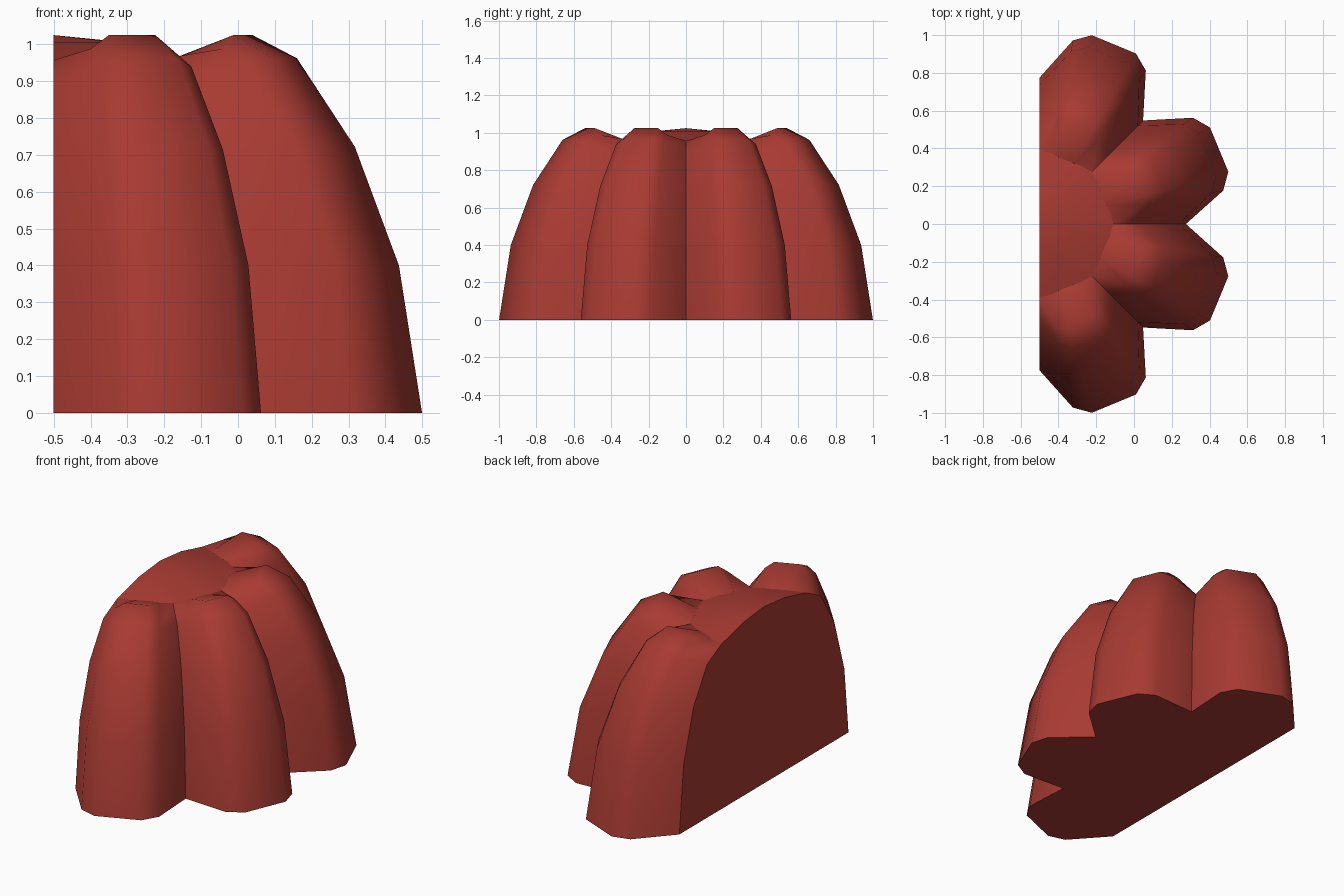
import bpy, bmesh, math

if "Cube" in bpy.data.objects:
    bpy.data.objects.remove(bpy.data.objects["Cube"])

# ring profiles (radius, height) from base to the inner cap edge
VALLEY = [(.775, 0), (.737, .385), (.645, .69), (.52, .89), (.39, .957), (.39, .957)]
SIDE = [(.988, 0), (.928, .4), (.806, .715), (.656, .94), (.558, .988), (.378, .956)]
RIDGE = [(1.037, 0), (.972, .4), (.848, .722), (.685, .962), (.56, 1.025), (.368, .958)]
LOBE = [(0, VALLEY), (10.3, SIDE), (15.5, RIDGE), (29.5, RIDGE), (34.7, SIDE)]
DOME_MID = (.19, 1.006)
TOP = 1.025

mat = bpy.data.materials.new("dark red jelly")
mat.diffuse_color = (.39, .043, .032, 1)
mat.use_nodes = True
mat.node_tree.nodes["Principled BSDF"].inputs["Base Color"].default_value = mat.diffuse_color

bm = bmesh.new()


def point(r, z, deg):
    a = math.radians(deg)
    return bm.verts.new((r * math.cos(a) - .5, r * math.sin(a), z))


# columns of points around the half circle: four lobes of 45 degrees
columns = []
for i in range(4):
    for offset, prof in LOBE:
        columns.append((-90 + 45 * i + offset, prof))
columns.append((90, VALLEY))

top = bm.verts.new((-.5, 0, TOP))
cols, mids = [], []
for deg, prof in columns:
    pts = prof[:5] if prof is VALLEY else prof
    col = [point(r, z, deg) for r, z in pts]
    if prof is VALLEY:
        col.append(col[4])          # valley top is shared with the cap edge
    cols.append(col)
    mids.append(point(*DOME_MID, deg))

# lobed wall, cap dome
for i in range(len(cols) - 1):
    a, b = cols[i], cols[i + 1]
    for k in range(5):
        quad = list(dict.fromkeys([a[k], b[k], b[k + 1], a[k + 1]]))
        bm.faces.new(quad).smooth = True
    bm.faces.new([a[5], b[5], mids[i + 1], mids[i]]).smooth = True
    bm.faces.new([mids[i], mids[i + 1], top]).smooth = True

# flat underside and flat cut face
bm.faces.new([c[0] for c in reversed(cols)])
bm.faces.new(cols[0][:5] + [mids[0], top, mids[-1]] + cols[-1][4::-1])
bmesh.ops.recalc_face_normals(bm, faces=bm.faces[:])

# creases: valleys, cap edge, and the borders of the flat faces
crease_pairs = []
for i, c in enumerate(cols):
    if i % 5 == 0:
        crease_pairs += [(c[k], c[k + 1]) for k in range(4)]
    if i:
        crease_pairs.append((cols[i - 1][5], c[5]))
for pair in crease_pairs:
    e = bm.edges.get(pair)
    if e:
        e.smooth = False
for e in bm.edges:
    if any(not f.smooth for f in e.link_faces):
        e.smooth = False

mesh = bpy.data.meshes.new("jelly_half")
bm.to_mesh(mesh)
bm.free()
mesh.materials.append(mat)
obj = bpy.data.objects.new("jelly_half", mesh)
bpy.context.collection.objects.link(obj)
